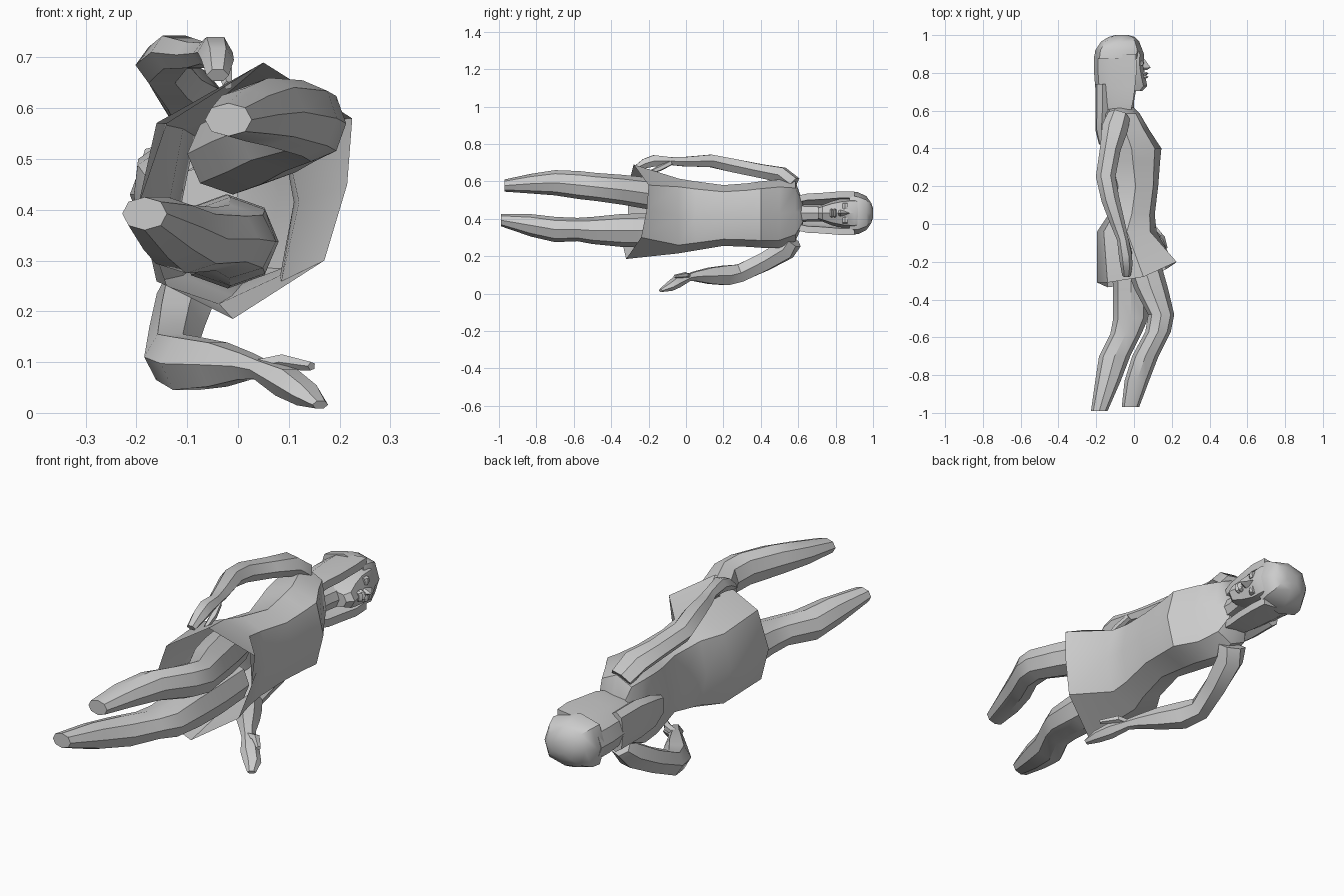
import bpy, bmesh, math
from mathutils import Vector

if "Cube" in bpy.data.objects:
    bpy.data.objects.remove(bpy.data.objects["Cube"])

grey = bpy.data.materials.new("plain grey")
grey.use_nodes = True
grey.diffuse_color = (0.6, 0.6, 0.6, 1)
grey.node_tree.nodes["Principled BSDF"].inputs["Base Color"].default_value = (0.6, 0.6, 0.6, 1)


def loft(name, rings, cap_start=True, cap_end=True, angle=35):
    """Skin a list of equal-length point rings."""
    bm = bmesh.new()
    loops = [[bm.verts.new(p) for p in ring] for ring in rings]
    n = len(loops[0])
    for a, b in zip(loops, loops[1:]):
        for i in range(n):
            j = (i + 1) % n
            bm.faces.new((a[i], a[j], b[j], b[i]))
    if cap_start:
        bm.faces.new(loops[0][::-1])
    if cap_end:
        bm.faces.new(loops[-1])
    bmesh.ops.recalc_face_normals(bm, faces=bm.faces)
    mesh = bpy.data.meshes.new(name)
    bm.to_mesh(mesh)
    bm.free()
    mesh.materials.append(grey)
    obj = bpy.data.objects.new(name, mesh)
    bpy.context.collection.objects.link(obj)
    bpy.ops.object.select_all(action="DESELECT")
    obj.select_set(True)
    bpy.context.view_layer.objects.active = obj
    bpy.ops.object.shade_smooth_by_angle(angle=math.radians(angle))
    return obj


def slice_ring(y, x0, x1, z0, z1, n=8, corner=0.78):
    """Rounded section across the body axis, starting at the upper side."""
    pts = []
    for i in range(n):
        a = math.pi / 2 - 2 * math.pi * i / n
        c, s = math.cos(a), math.sin(a)
        if n == 8 and i % 2:
            c, s = math.copysign(corner, c), math.copysign(corner, s)
        pts.append(((x0 + x1) / 2 + c * (x1 - x0) / 2, y, (z0 + z1) / 2 + s * (z1 - z0) / 2))
    return pts


def limb(name, path, n=6):
    """Tube along a path of (point, half height, half depth)."""
    pts = [Vector(p[0]) for p in path]
    rings = []
    for i, (p, (_, h, d)) in enumerate(zip(pts, path)):
        t = (pts[min(i + 1, len(pts) - 1)] - pts[max(i - 1, 0)]).normalized()
        u = (Vector((0, 0, 1)) - t * t.z).normalized()
        v = t.cross(u)
        rings.append([p + u * h * math.sin(2 * math.pi * k / n) + v * d * math.cos(2 * math.pi * k / n)
                      for k in range(n)])
    return loft(name, rings)


# Dress: shoulders, bust, waist, hips, and an open slanted hem
dress = [slice_ring(*s) for s in (
    (0.625, -0.13, -0.01, 0.37, 0.49),
    (0.585, -0.16, 0.03, 0.28, 0.60),
    (0.50, -0.175, 0.08, 0.245, 0.61),
    (0.40, -0.17, 0.145, 0.245, 0.60),
    (0.33, -0.15, 0.138, 0.25, 0.59),
    (0.20, -0.11, 0.128, 0.255, 0.58),
    (0.05, -0.135, 0.11, 0.23, 0.60),
    (-0.04, -0.195, 0.12, 0.215, 0.615))]
dress.append([(0.05, -0.28, 0.69), (0.225, -0.2, 0.58), (0.215, -0.21, 0.45), (0.17, -0.24, 0.30),
              (-0.01, -0.32, 0.185), (-0.14, -0.335, 0.25), (-0.195, -0.31, 0.41), (-0.14, -0.31, 0.57)])
loft("dress", dress, cap_end=False)

# Legs, cut flat at the ankles
loft("left_leg", [slice_ring(*s, corner=0.72) for s in (
    (-0.02, -0.10, 0.08, 0.43, 0.59),
    (-0.20, -0.05, 0.14, 0.45, 0.62),
    (-0.34, 0.00, 0.18, 0.475, 0.635),
    (-0.48, 0.075, 0.213, 0.495, 0.645),
    (-0.57, 0.06, 0.195, 0.505, 0.655),
    (-0.70, -0.01, 0.13, 0.525, 0.66),
    (-0.83, -0.05, 0.08, 0.535, 0.64),
    (-0.97, -0.065, 0.027, 0.545, 0.61))])
loft("right_leg", [slice_ring(*s, corner=0.72) for s in (
    (-0.02, -0.12, 0.07, 0.25, 0.43),
    (-0.20, -0.12, 0.08, 0.245, 0.43),
    (-0.35, -0.11, 0.08, 0.25, 0.425),
    (-0.50, -0.11, 0.075, 0.265, 0.41),
    (-0.58, -0.125, 0.04, 0.28, 0.405),
    (-0.70, -0.185, -0.02, 0.275, 0.41),
    (-0.83, -0.205, -0.07, 0.305, 0.425),
    (-0.99, -0.228, -0.14, 0.36, 0.425))])

# Arms with mitten hands and thumbs
limb("left_arm", [
    ((-0.08, 0.575, 0.585), 0.045, 0.06), ((-0.10, 0.51, 0.635), 0.047, 0.07),
    ((-0.125, 0.40, 0.655), 0.042, 0.055), ((-0.15, 0.25, 0.685), 0.042, 0.052),
    ((-0.125, 0.13, 0.71), 0.038, 0.048), ((-0.085, 0.0, 0.705), 0.03, 0.038),
    ((-0.06, -0.08, 0.708), 0.024, 0.03), ((-0.045, -0.17, 0.71), 0.035, 0.035),
    ((-0.04, -0.22, 0.695), 0.03, 0.032), ((-0.04, -0.275, 0.665), 0.015, 0.022)])
limb("left_thumb", [
    ((-0.04, -0.08, 0.70), 0.015, 0.015), ((-0.025, -0.14, 0.67), 0.016, 0.016),
    ((-0.02, -0.20, 0.645), 0.009, 0.01)], 5)
limb("right_arm", [
    ((-0.08, 0.575, 0.28), 0.045, 0.06), ((-0.10, 0.535, 0.235), 0.06, 0.062),
    ((-0.12, 0.42, 0.17), 0.056, 0.055), ((-0.135, 0.29, 0.11), 0.055, 0.05),
    ((-0.10, 0.21, 0.097), 0.06, 0.06), ((-0.04, 0.13, 0.095), 0.05, 0.048),
    ((0.015, 0.05, 0.092), 0.03, 0.033), ((0.045, 0.01, 0.085), 0.022, 0.028),
    ((0.095, -0.05, 0.06), 0.032, 0.04), ((0.135, -0.09, 0.035), 0.025, 0.036),
    ((0.162, -0.135, 0.016), 0.009, 0.018)])
limb("right_thumb", [
    ((0.04, 0.015, 0.09), 0.016, 0.016), ((0.09, 0.0, 0.10), 0.016, 0.018),
    ((0.145, -0.06, 0.092), 0.009, 0.01)], 5)

# Neck and face
loft("neck", [slice_ring(*s) for s in (
    (0.57, -0.13, 0.0, 0.375, 0.485),
    (0.65, -0.12, 0.0, 0.385, 0.475),
    (0.76, -0.12, 0.02, 0.385, 0.475))])
loft("face", [slice_ring(*s) for s in (
    (0.705, -0.08, 0.045, 0.395, 0.465),
    (0.73, -0.11, 0.07, 0.385, 0.475),
    (0.78, -0.13, 0.06, 0.365, 0.495),
    (0.84, -0.15, 0.052, 0.35, 0.51),
    (0.90, -0.15, 0.053, 0.345, 0.515),
    (0.95, -0.14, 0.032, 0.36, 0.50))])

# Nose and lips
loft("nose", [
    [(0.04, 0.875, 0.436), (0.054, 0.875, 0.43), (0.04, 0.875, 0.424)],
    [(0.05, 0.825, 0.447), (0.088, 0.828, 0.43), (0.05, 0.825, 0.413)],
    [(0.05, 0.815, 0.443), (0.068, 0.815, 0.43), (0.05, 0.815, 0.417)]], angle=20)
for label, y in (("upper_lip", 0.796), ("lower_lip", 0.779)):
    loft(label, [slice_ring(y + dy, 0.03, x, 0.43 - w, 0.43 + w)
                 for dy, x, w in ((-0.009, 0.064, 0.02), (0, 0.077, 0.024), (0.009, 0.064, 0.018))])

# Eyelid ridges
for label, s in (("left_eye", 1), ("right_eye", -1)):
    z = 0.43 + 0.037 * s
    loft(label, [slice_ring(y, 0.02, x, z - 0.018, z + 0.018)
                 for y, x in ((0.838, 0.045), (0.85, 0.053), (0.864, 0.05))])

# Hair: crown, hanging curtain open at the face, and long lock behind
loft("hair_crown", [slice_ring(*s) for s in (
    (0.875, -0.21, 0.035, 0.315, 0.545),
    (0.92, -0.205, 0.045, 0.318, 0.542),
    (0.965, -0.175, 0.028, 0.34, 0.52),
    (0.99, -0.135, 0.005, 0.375, 0.485),
    (1.0, -0.10, -0.03, 0.405, 0.455))])


def curtain_ring(y, back, front, half):
    """U-shaped hair section, outer arc then inner arc."""
    outer, inner = [], []
    for i in range(7):
        a = math.pi * i / 6
        s, c = math.sin(a) ** 0.7 if 0 < i < 6 else 0, math.cos(a)
        outer.append((front + (back - front) * s, y, 0.43 + half * c))
        inner.append((front + (back - front) * 0.72 * s, y, 0.43 + (half - 0.035) * c))
    return outer + inner[::-1]


loft("hair_curtain", [curtain_ring(*s) for s in (
    (0.90, -0.21, 0.01, 0.116), (0.82, -0.213, 0.015, 0.116), (0.72, -0.205, 0.005, 0.108),
    (0.65, -0.19, -0.005, 0.105), (0.605, -0.185, -0.015, 0.095))])
loft("hair_lock", [slice_ring(*s) for s in (
    (0.74, -0.205, -0.13, 0.34, 0.52),
    (0.60, -0.205, -0.13, 0.34, 0.52),
    (0.50, -0.205, -0.14, 0.355, 0.505),
    (0.42, -0.185, -0.15, 0.385, 0.475))])
